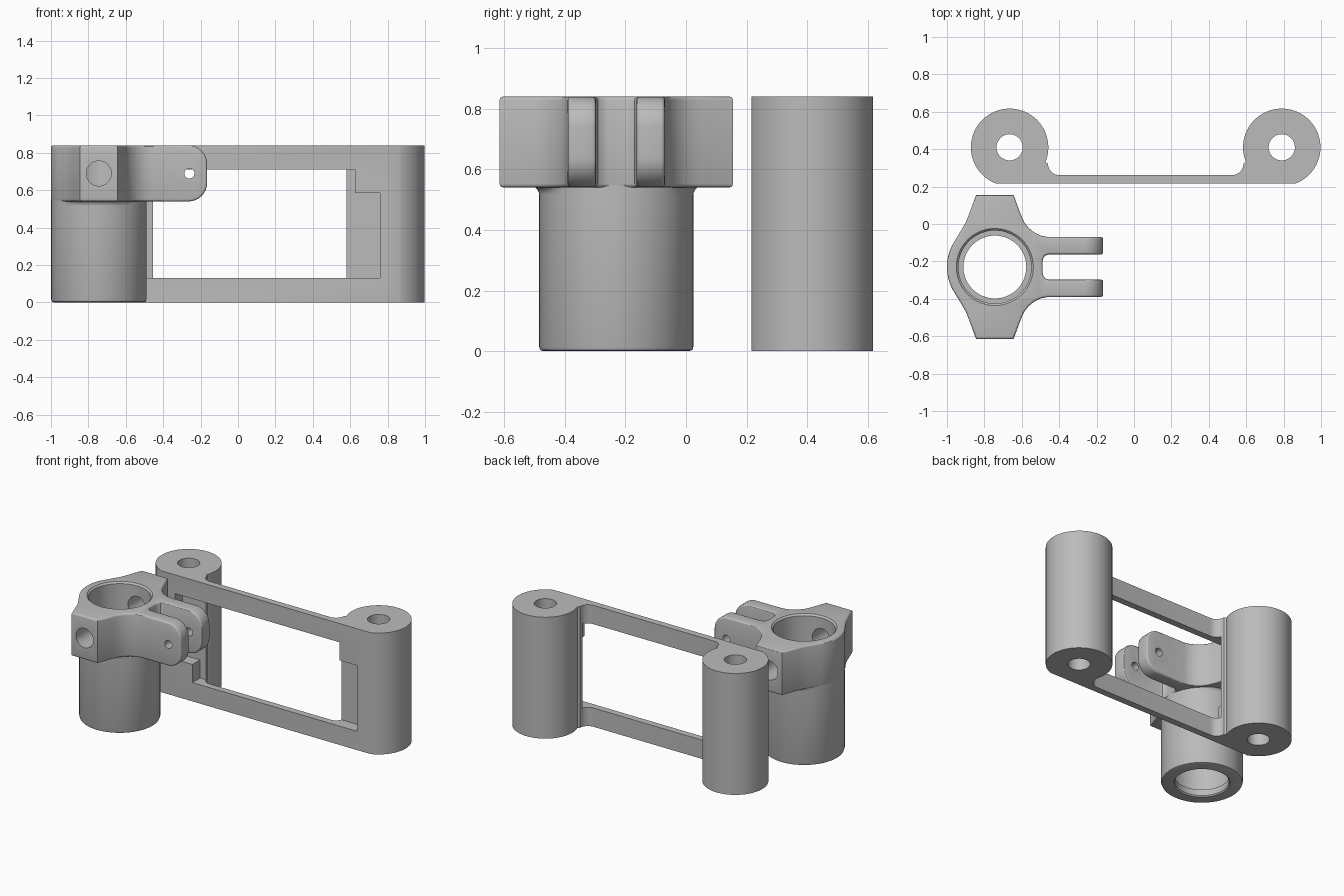
import bpy, bmesh, math
from mathutils import Vector

if "Cube" in bpy.data.objects:
    bpy.data.objects.remove(bpy.data.objects["Cube"])

grey = bpy.data.materials.new("plain grey")
grey.diffuse_color = (0.5, 0.5, 0.5, 1)
grey.use_nodes = True
grey.node_tree.nodes["Principled BSDF"].inputs["Base Color"].default_value = grey.diffuse_color


def finish(name, bm):
    bmesh.ops.recalc_face_normals(bm, faces=bm.faces)
    me = bpy.data.meshes.new(name)
    bm.to_mesh(me)
    bm.free()
    ob = bpy.data.objects.new(name, me)
    bpy.context.collection.objects.link(ob)
    me.materials.append(grey)
    return ob


def prism(pts, lo, hi, axis='Z'):
    """Extrude a flat outline along one axis."""
    bm = bmesh.new()
    place = {'Z': lambda a, b, h: (a, b, h), 'Y': lambda a, b, h: (a, h, b)}[axis]
    face = bm.faces.new([bm.verts.new(place(a, b, lo)) for a, b in pts])
    ext = bmesh.ops.extrude_face_region(bm, geom=[face])
    step = Vector(place(0, 0, hi - lo))
    bmesh.ops.translate(bm, verts=[v for v in ext['geom'] if isinstance(v, bmesh.types.BMVert)], vec=step)
    bmesh.ops.recalc_face_normals(bm, faces=bm.faces)
    return bm


def arc(cx, cy, r, a0, a1, n):
    angs = [math.radians(a0 + (a1 - a0) * i / n) for i in range(n + 1)]
    return [(cx + r * math.cos(a), cy + r * math.sin(a)) for a in angs]


def circle(cx, cy, r, n=48):
    return arc(cx, cy, r, 0, 360, n)[:-1]


def lathe(profile, cx, cy, n=64):
    """Closed solid of revolution; profile is (radius, z) from bottom to top."""
    bm = bmesh.new()
    rings = [[bm.verts.new((x, y, z)) for x, y in circle(cx, cy, r, n)] for r, z in profile]
    for a, b in zip(rings, rings[1:]):
        for i in range(n):
            j = (i + 1) % n
            bm.faces.new((a[i], a[j], b[j], b[i]))
    bm.faces.new(rings[0][::-1])
    bm.faces.new(rings[-1])
    return bm


def apply_mods(ob):
    dg = bpy.context.evaluated_depsgraph_get()
    me = bpy.data.meshes.new_from_object(ob.evaluated_get(dg))
    ob.modifiers.clear()
    ob.data = me


def combine(ob, other, op):
    m = ob.modifiers.new(op, 'BOOLEAN')
    m.operation, m.solver, m.object = op, 'EXACT', other
    apply_mods(ob)
    bpy.data.objects.remove(other)


def smooth(ob):
    bpy.ops.object.select_all(action='DESELECT')
    ob.select_set(True)
    bpy.context.view_layer.objects.active = ob
    bpy.ops.object.shade_smooth_by_angle(angle=math.radians(30))


# Mounting bracket: two round bosses joined by a thin plate
MID, BX, BY, H = 0.0625, 0.79, 0.41, 0.84
right = arc(BX, BY, 0.207, -69.6, 202, 56) + arc(0.525, 0.322, 0.06, 0, -90, 8)
left = [(2 * MID - x, y) for x, y in reversed(right)]
bracket = finish("mounting_bracket", prism(right + left, 0, H))
for x in (BX, 2 * MID - BX):
    combine(bracket, finish("boss_hole", prism(circle(x, BY, 0.07), -0.1, H + 0.1)), 'DIFFERENCE')
# Window with stepped pockets that reach into the bosses
window = [(-0.5, 0.13), (0.76, 0.13), (0.76, 0.585), (0.625, 0.585),
          (0.625, 0.71), (-0.635, 0.71), (-0.635, 0.255), (-0.5, 0.255)]
combine(bracket, finish("window_cut", prism(window, 0.1, 0.30, 'Y')), 'DIFFERENCE')
smooth(bracket)

# Clamp collar with two lugs and two parallel arms
CX, CY = -0.744, -0.23
half = arc(0, 0, 0.256, 180, 146, 8) + [
    (-0.176, 0.203), (-0.155, 0.24), (-0.141, 0.275), (-0.1, 0.385),
    (0.1, 0.385), (0.141, 0.275), (0.157, 0.24), (0.18, 0.21), (0.21, 0.185),
    (0.245, 0.168), (0.28, 0.161), (0.579, 0.16), (0.579, 0.067),
    (0.285, 0.067), (0.268, 0.06), (0.258, 0.045), (0.255, 0.03)]
outline = half + [(u, -v) for u, v in reversed(half[1:])]
bm = prism([(CX + u, CY + v) for u, v in outline], 0.54, H)
# Rounded arm tips
tips = [e for e in bm.edges if all(v.co.x > CX + 0.57 for v in e.verts)
        and abs(e.verts[0].co.z - e.verts[1].co.z) < 1e-4]
bmesh.ops.bevel(bm, geom=tips, offset=0.1, segments=8, profile=0.5, affect='EDGES')
clamp = finish("clamp", bm)
bev = clamp.modifiers.new("soft_edges", 'BEVEL')
bev.width, bev.segments, bev.limit_method, bev.angle_limit = 0.012, 3, 'ANGLE', math.radians(75)
apply_mods(clamp)

# Tube below the collar, flaring into the lugs
R = 0.2545
flare = [(R + 0.03 * (1 - math.cos(t)), 0.515 + 0.03 * math.sin(t))
         for t in [math.radians(15 * i) for i in range(7)]]
bm = lathe([(R - 0.015, 0), (R - 0.004, 0.004), (R, 0.015)] + flare + [(R, 0.57), (R, 0.78)], CX, CY)
for v in bm.verts:
    d = Vector((v.co.x - CX, v.co.y - CY))
    if d.length > R + 1e-5:
        k = min(1, max(0, (abs(d.y) / d.length - 0.7) / 0.2))
        d = d.normalized() * (R + (d.length - R) * k)
        v.co.x, v.co.y = CX + d.x, CY + d.y
combine(clamp, finish("tube", bm), 'UNION')

# Stepped bore with a lip at the bottom and a chamfered mouth
bore = [(0.175, -0.01), (0.175, 0), (0.168, 0.008), (0.168, 0.05), (0.195, 0.05),
        (0.195, H - 0.011), (0.206, H), (0.206, H + 0.05)]
combine(clamp, finish("bore", lathe(bore, CX, CY)), 'DIFFERENCE')
# Cross holes through the lugs and the arms
for x, r in ((CX, 0.067), (-0.26, 0.027)):
    combine(clamp, finish("cross_hole", prism(circle(x, 0.69, r, 32), -0.7, 0.2, 'Y')), 'DIFFERENCE')
smooth(clamp)
